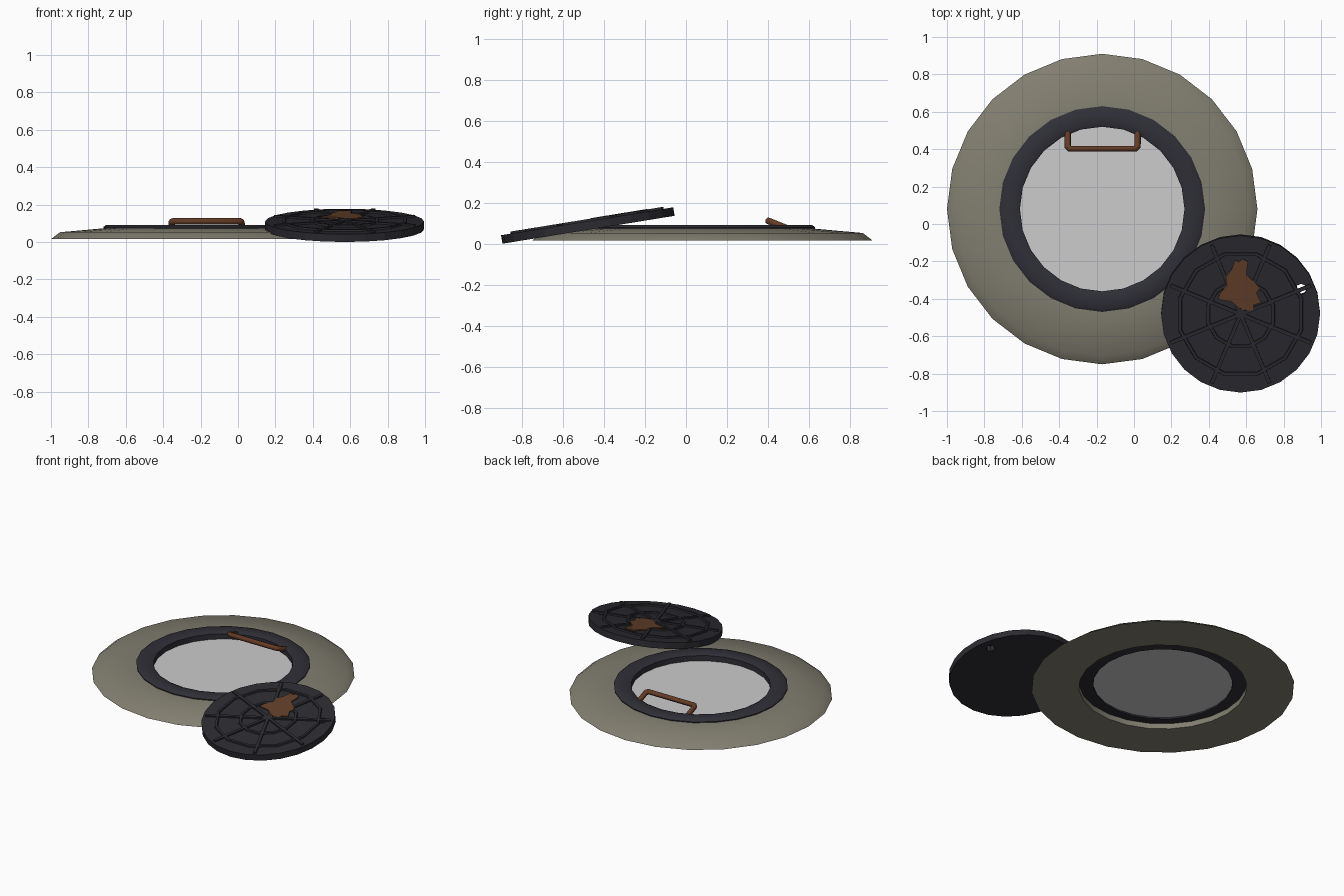
import bpy, bmesh, math
from mathutils import Matrix, Vector

if "Cube" in bpy.data.objects:
    bpy.data.objects.remove(bpy.data.objects["Cube"])


def material(name, hex_code):
    rgb = [int(hex_code[i:i + 2], 16) / 255 for i in (0, 2, 4)]
    lin = [c / 12.92 if c <= 0.04045 else ((c + 0.055) / 1.055) ** 2.4 for c in rgb]
    m = bpy.data.materials.new(name)
    m.diffuse_color = (*lin, 1)
    m.use_nodes = True
    m.node_tree.nodes["Principled BSDF"].inputs["Base Color"].default_value = m.diffuse_color
    return m


CONCRETE = material("concrete", "827F70")
IRON = material("dark iron", "2F2F37")
LID_IRON = material("lid iron", "2B2B31")
RUST = material("rust", "633F2A")
STEP = material("rusty step", "633B25")
WATER = material("pale grey", "CCCCCC")


def finish(name, bm, mat, matrix=None, smooth=None):
    bmesh.ops.recalc_face_normals(bm, faces=bm.faces)
    me = bpy.data.meshes.new(name)
    bm.to_mesh(me)
    bm.free()
    me.materials.append(mat)
    ob = bpy.data.objects.new(name, me)
    bpy.context.collection.objects.link(ob)
    if matrix:
        ob.matrix_world = matrix
    if smooth:
        bpy.ops.object.select_all(action='DESELECT')
        ob.select_set(True)
        bpy.context.view_layer.objects.active = ob
        bpy.ops.object.shade_smooth_by_angle(angle=math.radians(smooth))
    return ob


def lathe(profile, sides, bm=None, turn=0.0):
    """Closed profile of (radius, z) points swept round z."""
    bm = bm or bmesh.new()
    rings = []
    for i in range(sides):
        a = turn + math.tau * i / sides
        rings.append([bm.verts.new((r * math.cos(a), r * math.sin(a), z)) for r, z in profile])
    n = len(profile)
    for i in range(sides):
        p, q = rings[i], rings[(i + 1) % sides]
        for j in range(n):
            k = (j + 1) % n
            bm.faces.new((p[j], q[j], q[k], p[k]))
    return bm


def cylinder(radius, z0, z1, sides, loc=(0, 0)):
    bm = bmesh.new()
    bmesh.ops.create_cone(bm, cap_ends=True, segments=sides, radius1=radius, radius2=radius,
                          depth=z1 - z0, matrix=Matrix.Translation((*loc, (z0 + z1) / 2)))
    return bm


# Concrete collar, iron frame and pale disc filling the opening
base = Matrix.Translation((-0.17, 0.08, 0))
finish("concrete_collar", lathe([(0.53, 0.015), (0.83, 0.015), (0.782, 0.052), (0.55, 0.073),
                                 (0.53, 0.073)], 24), CONCRETE, base, 50)
finish("iron_frame", lathe([(0.44, 0.035), (0.545, 0.055), (0.55, 0.08), (0.535, 0.091),
                            (0.46, 0.091), (0.44, 0.082)], 24), IRON, base, 50)
disc = bmesh.new()
bmesh.ops.create_circle(disc, cap_ends=True, segments=24, radius=0.442,
                        matrix=Matrix.Translation((0, 0, 0.045)))
finish("opening_disc", disc, WATER, base)

# Bent step iron at the back of the opening
curve = bpy.data.curves.new("step_iron", 'CURVE')
curve.dimensions = '3D'
curve.bevel_depth = 0.018
curve.bevel_resolution = 1
curve.use_fill_caps = True
half = [(0.187, 0.51, 0.068), (0.187, 0.415, 0.106), (0.175, 0.402, 0.111)]
path = [(-0.168 - x, y, z) for x, y, z in half] + [(-0.168 + x, y, z) for x, y, z in reversed(half)]
sp = curve.splines.new('POLY')
sp.points.add(len(path) - 1)
for pt, co in zip(sp.points, path):
    pt.co = (*co, 1)
curve.materials.append(STEP)
step = bpy.data.objects.new("step_iron", curve)
bpy.context.collection.objects.link(step)
bpy.ops.object.select_all(action='DESELECT')
step.select_set(True)
bpy.context.view_layer.objects.active = step
bpy.ops.object.convert(target='MESH')

# Tilted lid leaning on the collar
R, T, RIB = 0.425, 0.042, 0.01
tilt = math.radians(9.2)
lid_m = Matrix.Translation((0.57, -0.475, R * math.sin(tilt))) @ Matrix.Rotation(tilt, 4, 'X')
spoke0 = math.radians(22.5)
hole = (0.35 * math.cos(spoke0), 0.35 * math.sin(spoke0))
lid = bmesh.new()
bmesh.ops.create_cone(lid, cap_ends=True, segments=24, radius1=R, radius2=R, depth=T,
                      matrix=Matrix.Translation((0, 0, T / 2)))
lid_ob = finish("lid", lid, LID_IRON, lid_m)
cutter = finish("lid_hole_cutter", cylinder(0.03, -0.1, 0.2, 8, hole), LID_IRON, lid_m)
cutter.hide_render = True
mod = lid_ob.modifiers.new("hole", 'BOOLEAN')
mod.operation = 'DIFFERENCE'
mod.solver = 'EXACT'
mod.object = cutter
bpy.context.view_layer.objects.active = lid_ob
bpy.ops.object.modifier_apply(modifier="hole")
bpy.data.objects.remove(cutter)

# Raised ribs: two rings and eight spokes
ribs = bmesh.new()
for r in (0.18, 0.335):
    lathe([(r - 0.011, T - 0.004), (r + 0.011, T - 0.004), (r + 0.008, T + RIB),
           (r - 0.008, T + RIB)], 12, ribs, math.radians(15))
for i in range(8):
    a = spoke0 + i * math.tau / 8
    m = (Matrix.Rotation(a, 4, 'Z') @ Matrix.Translation((0.2025, 0, T + RIB / 2 - 0.002))
         @ Matrix.Diagonal((0.405, 0.02, RIB + 0.004, 1)))
    bmesh.ops.create_cube(ribs, size=1, matrix=m)
finish("lid_ribs", ribs, LID_IRON, lid_m)

# Ragged rust patch on the lid
outline = [(-.03, .295), (-.01, .285), (.01, .30), (.04, .285), (.03, .215), (.085, .165),
           (.10, .14), (.085, .115), (.11, .065), (.07, .05), (.065, .02), (.01, .025),
           (-.05, .07), (-.12, .08), (-.11, .115), (-.07, .16), (-.075, .21), (-.05, .24)]
patch = bmesh.new()
face = patch.faces.new([patch.verts.new((x, y, T + RIB - 0.006)) for x, y in outline])
top = bmesh.ops.extrude_face_region(patch, geom=[face])
bmesh.ops.translate(patch, vec=Vector((0, 0, 0.008)),
                    verts=[v for v in top["geom"] if isinstance(v, bmesh.types.BMVert)])
finish("rust_patch", patch, RUST, lid_m)
